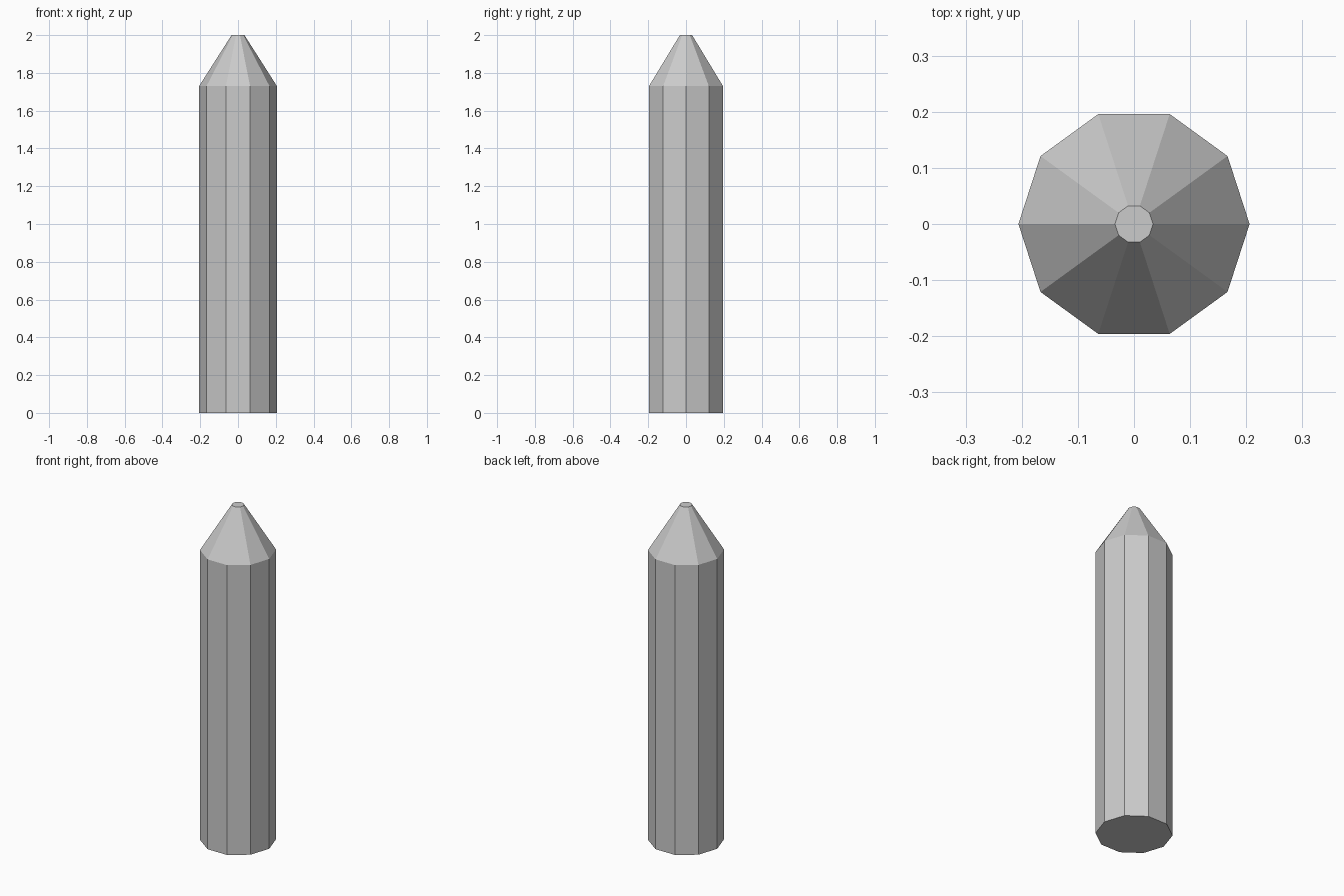
import bpy
import bmesh
from math import cos, sin, tau

SIDES = 10

cube = bpy.data.objects.get("Cube")
if cube:
    bpy.data.objects.remove(cube, do_unlink=True)

# Plain grey finish
grey = bpy.data.materials.new("light grey")
grey.use_nodes = True
colour = (0.6, 0.6, 0.6, 1.0)
grey.diffuse_color = colour
grey.node_tree.nodes["Principled BSDF"].inputs["Base Color"].default_value = colour

# Ten-sided post with a tapered, blunt tip: (radius, height) profile
profile = [(0.206, 0.0), (0.206, 1.73), (0.034, 2.0)]

bm = bmesh.new()
rings = [[bm.verts.new((r * cos(tau * i / SIDES), r * sin(tau * i / SIDES), z))
          for i in range(SIDES)] for r, z in profile]
for low, high in zip(rings, rings[1:]):
    for i in range(SIDES):
        j = (i + 1) % SIDES
        bm.faces.new((low[i], low[j], high[j], high[i]))

# Flat base and tip caps
bm.faces.new(rings[0][::-1])
bm.faces.new(rings[-1])

mesh = bpy.data.meshes.new("pointed_post")
bm.to_mesh(mesh)
bm.free()
mesh.materials.append(grey)
post = bpy.data.objects.new("pointed_post", mesh)
bpy.context.collection.objects.link(post)
